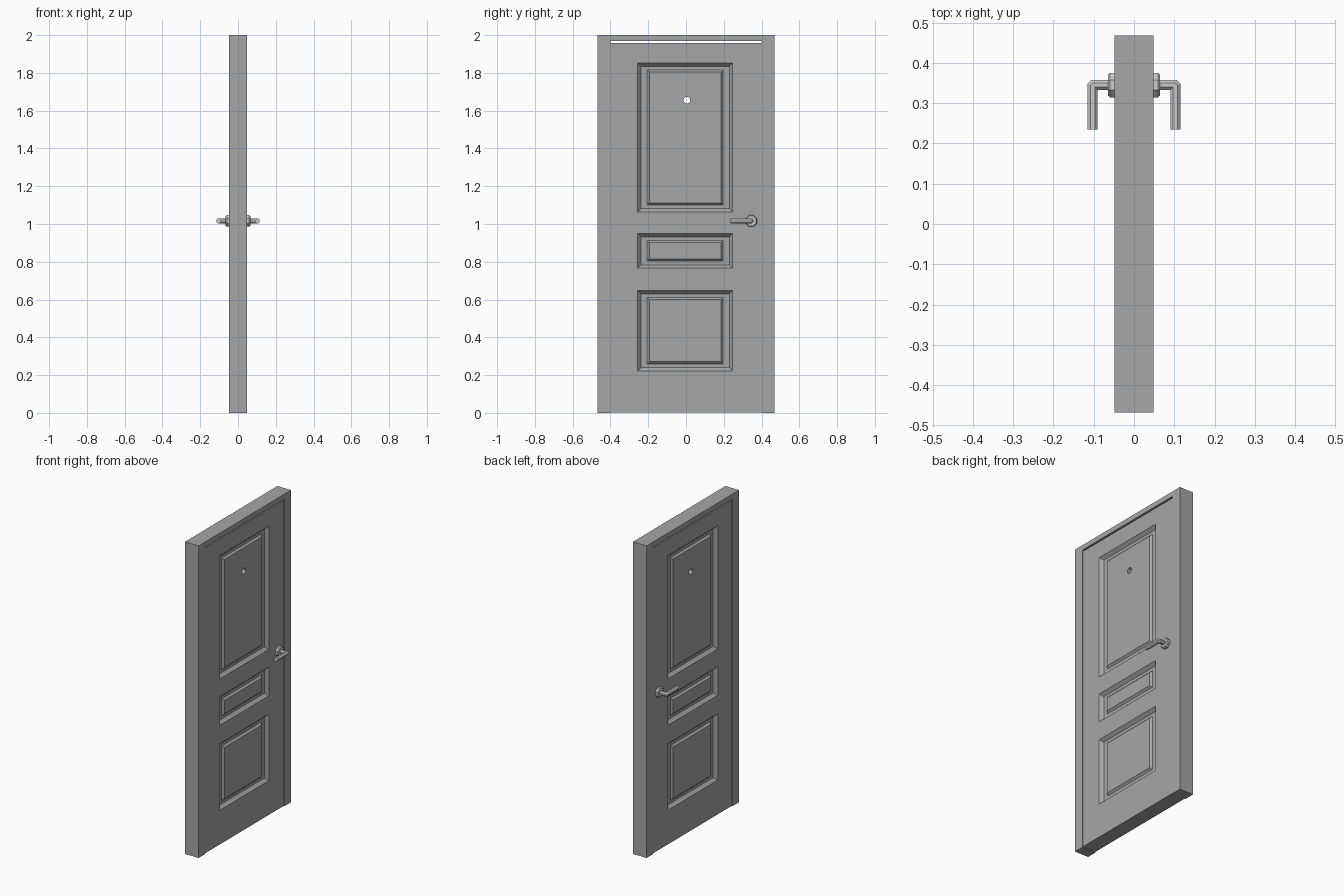
import bpy, bmesh, math
from mathutils import Vector

if "Cube" in bpy.data.objects:
    bpy.data.objects.remove(bpy.data.objects["Cube"])


def finish(name, bm):
    bmesh.ops.recalc_face_normals(bm, faces=bm.faces)
    mesh = bpy.data.meshes.new(name)
    bm.to_mesh(mesh)
    bm.free()
    ob = bpy.data.objects.new(name, mesh)
    bpy.context.collection.objects.link(ob)
    return ob


def box_bm(lo, hi):
    bm = bmesh.new()
    bmesh.ops.create_cube(bm, size=1)
    for v in bm.verts:
        v.co = Vector([l + (c + 0.5) * (h - l) for l, h, c in zip(lo, hi, v.co)])
    return bm


def tube(name, rings, sides=8, mirror=True):
    """Rings: (x, y, z, radius, heading in the xy plane, mitre stretch)."""
    bm = bmesh.new()
    loops = []
    for x, y, z, r, a, stretch in rings:
        loop = []
        for i in range(sides):
            t = math.tau * (i + 0.5) / sides
            u = r * math.cos(t) * stretch
            loop.append(bm.verts.new((x - u * math.sin(a), y + u * math.cos(a),
                                      z + r * math.sin(t))))
        loops.append(loop)
    for p, q in zip(loops, loops[1:]):
        for i in range(sides):
            j = (i + 1) % sides
            bm.faces.new((p[i], p[j], q[j], q[i]))
    bm.faces.new(loops[0])
    bm.faces.new(loops[-1])
    ob = finish(name, bm)
    if mirror:
        ob.modifiers.new("both_sides", 'MIRROR')
    return ob


# Darker paint for the door and frame
paint = bpy.data.materials.new("door_paint")
paint.diffuse_color = (0.38, 0.38, 0.38, 1)
paint.use_nodes = True
paint.node_tree.nodes["Principled BSDF"].inputs["Base Color"].default_value = paint.diffuse_color

# Door frame: an upside-down U extruded through the wall thickness
T, W, IN = 0.0485, 0.468, 0.401
outline = [(-W, 0), (-W, 2), (W, 2), (W, 0), (IN, 0), (IN, 1.968), (-IN, 1.968), (-IN, 0)]
bm = bmesh.new()
face = bm.faces.new([bm.verts.new((-T, y, z)) for y, z in outline])
ext = bmesh.ops.extrude_face_region(bm, geom=[face])
bmesh.ops.translate(bm, vec=(2 * T, 0, 0),
                    verts=[g for g in ext["geom"] if isinstance(g, bmesh.types.BMVert)])
finish("door_frame", bm).data.materials.append(paint)

# Door leaf, cut into a grid so the panels can be inset on both faces
D = 0.0465
PY = (-0.256, 0.247)
PANELS = [(0.222, 0.648), (0.766, 0.95), (1.063, 1.853)]
bm = box_bm((-D, -0.3995, 0.003), (D, 0.4005, 1.959))
cuts = [((0, y, 0), (0, 1, 0)) for y in PY]
cuts += [((0, 0, z), (0, 0, 1)) for p in PANELS for z in p]
for co, no in cuts:
    bmesh.ops.bisect_plane(bm, geom=bm.verts[:] + bm.edges[:] + bm.faces[:],
                           plane_co=co, plane_no=no)
bm.normal_update()
panels = []
for f in bm.faces:
    c = f.calc_center_median()
    if abs(f.normal.x) > 0.9 and PY[0] < c.y < PY[1] and any(a < c.z < b for a, b in PANELS):
        panels.append(f)
# Sloped recess, flat channel (narrower at top and bottom), raised centre field
for thick, depth, stretch in ((0.018, -0.02, 0), (0.032, 0, 0.013), (0.012, 0.012, 0)):
    bmesh.ops.inset_individual(bm, faces=panels, thickness=thick, depth=depth,
                               use_even_offset=True)
    for f in panels:
        mid = f.calc_center_median().z
        for v in f.verts:
            v.co.z += math.copysign(stretch, v.co.z - mid)
door = finish("door_leaf", bm)
door.data.materials.append(paint)

# Peephole bored through the leaf
cutter = tube("peephole_cutter", [(x, 0.005, 1.656, 0.018, 0, 1) for x in (-0.1, 0.1)],
              12, mirror=False)
cutter.hide_render = True
mod = door.modifiers.new("peephole", 'BOOLEAN')
mod.operation = 'DIFFERENCE'
mod.solver = 'EXACT'
mod.object = cutter
bpy.context.view_layer.objects.active = door
bpy.ops.object.modifier_apply(modifier=mod.name)
bpy.data.objects.remove(cutter)

# Handle rosettes
HY, HZ = 0.345, 1.016
tube("handle_rosette", [(x, HY, HZ, r, 0, 1) for x, r in
                        ((0.045, 0.033), (0.059, 0.033), (0.065, 0.028))])

# Lever handles: spindle out of the door, tight bend, grip towards the hinges
R, m = 0.0135, 1 / math.cos(math.pi / 8)
tube("handle_lever", [
    (0.046, HY, HZ, R, 0, 1),
    (0.1005, HY, HZ, R, -math.pi / 8, m),
    (0.1025, HY - 0.002, HZ, R, -3 * math.pi / 8, m),
    (0.1025, 0.235, HZ, R, -math.pi / 2, 1)])
